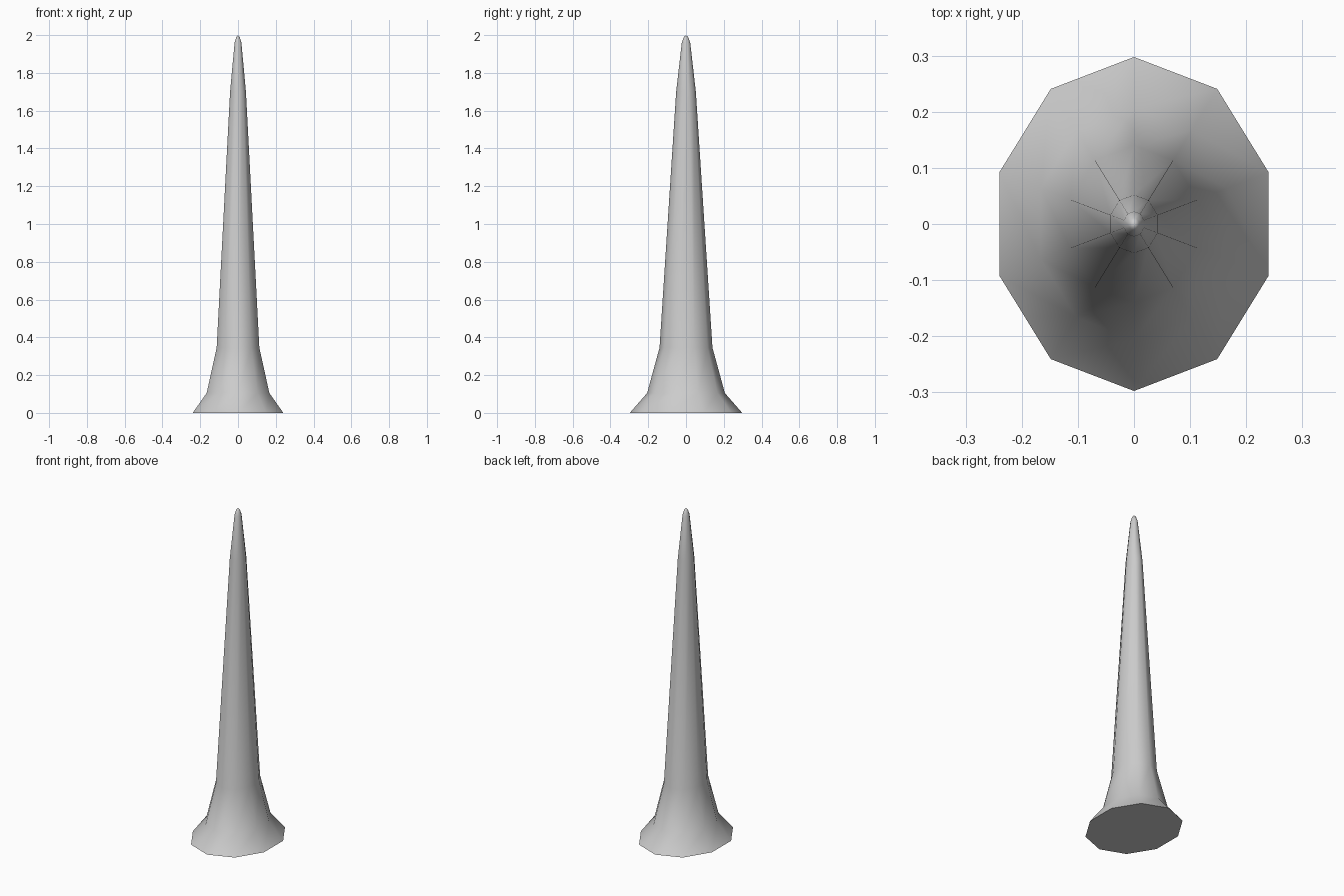
import bpy, bmesh, math

cube = bpy.data.objects.get("Cube")
if cube:
    bpy.data.objects.remove(cube, do_unlink=True)

SIDES = 10
DEPTH_RATIO = 1.24 * math.cos(math.pi / SIDES)  # oval: deeper than wide

# Plain grey surface
grey = bpy.data.materials.new("plain grey")
grey.use_nodes = True
colour = (0.6, 0.6, 0.6, 1)
grey.diffuse_color = colour
grey.node_tree.nodes["Principled BSDF"].inputs["Base Color"].default_value = colour

# Half width and height of each ring, from flared foot to tip
profile = [(0.24, 0), (0.166, 0.105), (0.113, 0.345),
           (0.042, 1.7), (0.018, 1.96), (0.009, 1.99)]

bm = bmesh.new()
rings = []
for half_width, z in profile:
    rx = half_width / math.cos(math.pi / SIDES)
    ry = rx * DEPTH_RATIO
    ring = []
    for i in range(SIDES):
        a = math.pi / 2 + math.tau * i / SIDES
        ring.append(bm.verts.new((rx * math.cos(a), ry * math.sin(a), z)))
    rings.append(ring)

# Walls, pointed cap and flat underside
tip = bm.verts.new((0, 0, 2))
for i in range(SIDES):
    j = (i + 1) % SIDES
    for low, high in zip(rings, rings[1:]):
        bm.faces.new((low[i], low[j], high[j], high[i]))
    bm.faces.new((rings[-1][i], rings[-1][j], tip))
bm.faces.new(rings[0][::-1])
bmesh.ops.recalc_face_normals(bm, faces=bm.faces)

mesh = bpy.data.meshes.new("flared_spike")
bm.to_mesh(mesh)
bm.free()
mesh.materials.append(grey)
spike = bpy.data.objects.new("flared_spike", mesh)
bpy.context.collection.objects.link(spike)

# Smooth sides with a sharp rim at the foot
bpy.ops.object.select_all(action='DESELECT')
spike.select_set(True)
bpy.context.view_layer.objects.active = spike
bpy.ops.object.shade_smooth_by_angle(angle=math.radians(60))
